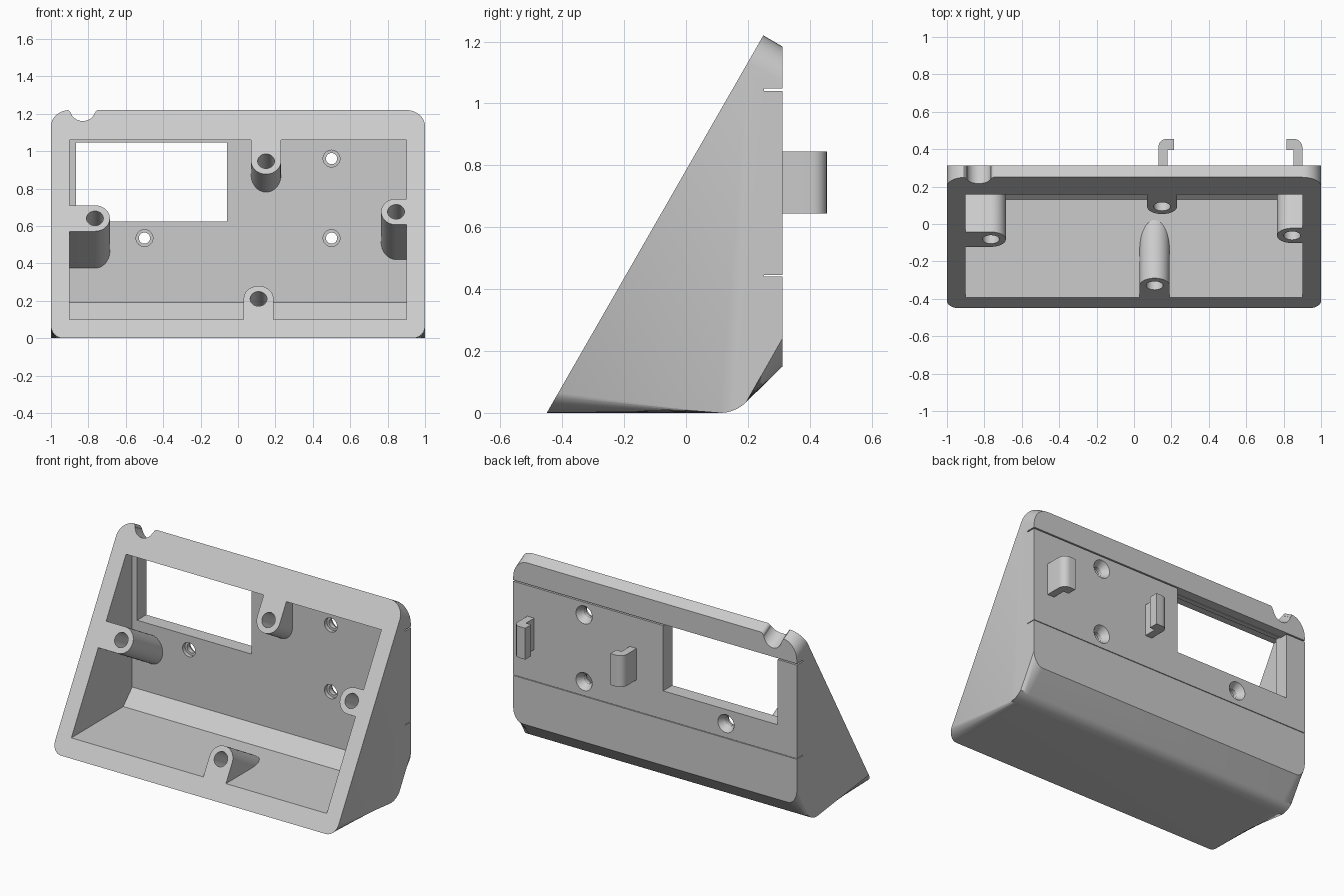
import bpy, bmesh, math
from mathutils import Matrix

old = bpy.data.objects.get("Cube")
if old:
    bpy.data.objects.remove(old, do_unlink=True)

SIN60 = math.sin(math.radians(60))
# Working frames: local z is the extrusion axis
FACE = Matrix.Translation((0, -0.45, 0)) @ Matrix.Rotation(math.radians(60), 4, 'X')
BACK = Matrix.Rotation(math.radians(90), 4, 'X')          # local (x, z, -y)
SIDE = Matrix(((0, 0, 1, 0), (1, 0, 0, 0), (0, 1, 0, 0), (0, 0, 0, 1)))  # local (y, z, x)
PLAN = Matrix.Identity(4)

grey = bpy.data.materials.new("light_grey_plastic")
grey.use_nodes = True
grey.diffuse_color = (0.6, 0.6, 0.6, 1)
grey.node_tree.nodes["Principled BSDF"].inputs["Base Color"].default_value = (0.6, 0.6, 0.6, 1)


def finish(name, bm):
    bmesh.ops.recalc_face_normals(bm, faces=bm.faces)
    mesh = bpy.data.meshes.new(name)
    bm.to_mesh(mesh)
    bm.free()
    mesh.materials.append(grey)
    obj = bpy.data.objects.new(name, mesh)
    bpy.context.collection.objects.link(obj)
    return obj


def prism_bm(points, frame, low, high):
    bm = bmesh.new()
    ends = [[bm.verts.new(frame @ Matrix.Translation((a, b, w)).translation)
             for a, b in points] for w in (low, high)]
    bm.faces.new(ends[0][::-1])
    bm.faces.new(ends[1])
    for i in range(len(points)):
        j = (i + 1) % len(points)
        bm.faces.new((ends[0][i], ends[0][j], ends[1][j], ends[1][i]))
    return bm


def prism(name, points, frame, low, high):
    return finish(name, prism_bm(points, frame, low, high))


def rect(a0, a1, b0, b1):
    return [(a0, b0), (a1, b0), (a1, b1), (a0, b1)]


def arc(cx, cy, r, start, end, steps):
    return [(cx + r * math.cos(math.radians(start + (end - start) * i / steps)),
             cy + r * math.sin(math.radians(start + (end - start) * i / steps)))
            for i in range(steps + 1)]


def cone(name, frame, a, b, r_low, r_high, low, high):
    bm = bmesh.new()
    bmesh.ops.create_cone(bm, cap_ends=True, segments=32, radius1=r_low, radius2=r_high,
                          depth=high - low,
                          matrix=frame @ Matrix.Translation((a, b, (low + high) / 2)))
    return finish(name, bm)


def cut(target, tool):
    mod = target.modifiers.new("cut", 'BOOLEAN')
    mod.operation = 'DIFFERENCE'
    mod.solver = 'EXACT'
    mod.object = tool
    dg = bpy.context.evaluated_depsgraph_get()
    mesh = bpy.data.meshes.new_from_object(target.evaluated_get(dg))
    target.modifiers.remove(mod)
    target.data = mesh
    bpy.data.objects.remove(tool, do_unlink=True)


def round_side_edges(bm, test, radius):
    edges = [e for e in bm.edges
             if abs(e.verts[0].co.x - e.verts[1].co.x) < 1e-4
             and all(abs(v.co.x) > 0.999 for v in e.verts)
             and test((e.verts[0].co.z + e.verts[1].co.z) / 2)]
    bmesh.ops.bevel(bm, geom=edges, offset=radius, offset_type='OFFSET',
                    segments=8, profile=0.5, affect='EDGES')


# Wedge-shaped outer body
outline = [(-0.45, 0)] + arc(0.11, 0.12, 0.12, -90, -45, 8) + [
    (0.312, 0.15), (0.312, 1.184), (0.25, 1.22)]
bm = prism_bm(outline, SIDE, -1, 1)
round_side_edges(bm, lambda z: z < 0.16, 0.065)
round_side_edges(bm, lambda z: z > 1.19, 0.1)
housing = finish("housing", bm)

# Cavity, with the screw bosses left standing in it
def face_y(z):
    return -0.45 + z / math.tan(math.radians(60))


cavity = prism("cavity", [(face_y(0.1) - 0.05, 0.1), (0.13, 0.1), (0.22, 0.19),
                          (0.22, 1.06), (face_y(1.06) - 0.05, 1.06)], SIDE, -0.9, 0.9)
# x, height, direction to the rim in degrees, distance to the rim, hole depth
BOSSES = [(0.15, 0.945, 90, 0.3, 0.16), (0.11, 0.21, -90, 0.3, 0.25),
          (-0.765, 0.64, 180, 0.2, 0.25), (0.845, 0.675, 0, 0.12, 0.25)]
for x, z, turn, reach, depth in BOSSES:
    u = z / SIN60
    dx, du = math.cos(math.radians(turn)) * reach, math.sin(math.radians(turn)) * reach
    shape = arc(x, u, 0.08, turn + 90, turn + 270, 20)
    shape += [(shape[-1][0] + dx, shape[-1][1] + du), (shape[0][0] + dx, shape[0][1] + du)]
    cut(cavity, prism("boss", shape, FACE, -0.8, 0.15))
cut(housing, cavity)
for x, z, turn, reach, depth in BOSSES:
    cut(housing, cone("boss_hole", FACE, x, z / SIN60, 0.045, 0.045, -depth, 0.05))

# Window through the back wall
cut(housing, prism("window", rect(-0.865, -0.058, 0.625, 1.046), BACK, -0.4, -0.2))

# Countersunk mounting holes
for x, z in ((0.5, 0.96), (0.5, 0.535), (-0.5, 0.535)):
    cut(housing, cone("through_hole", BACK, x, z, 0.03, 0.03, -0.4, -0.15))
    cut(housing, cone("inner_bore", BACK, x, z, 0.045, 0.045, -0.245, -0.2))
    cut(housing, cone("countersink", BACK, x, z, 0.06, 0.03, -0.316, -0.272))

# Flared cable notch in the top edge
top = 1.22 / SIN60
notch = ([(-0.83 - 0.09, top + 0.05), (-0.83 - 0.09, top)]
         + arc(-0.83 - 0.09, top - 0.025, 0.025, 80, 10, 5)
         + arc(-0.83, top - 0.005, 0.065, 195, 345, 20)
         + arc(-0.83 + 0.09, top - 0.025, 0.025, 170, 100, 5)
         + [(-0.83 + 0.09, top), (-0.83 + 0.09, top + 0.05)])
cut(housing, prism("notch", notch, FACE, -0.2, 0.1))

# Thin slits across the back
for z, half in ((1.045, 0.004), (0.443, 0.002)):
    cut(housing, prism("slit", rect(-1.1, 1.1, z - half, z + half), BACK, -0.4, -0.252))

# Pair of facing cable hooks on the back
hook = [(0.13, 0.30), (0.178, 0.30), (0.178, 0.395), (0.215, 0.395), (0.215, 0.455)]
hook += arc(0.175, 0.41, 0.045, 90, 180, 8)
right_hook = prism("right_hook", hook, PLAN, 0.645, 0.845)
left_hook = prism("left_hook", [(1.03 - x, y) for x, y in hook[::-1]], PLAN, 0.645, 0.845)

# Smooth the rounded surfaces, keep the edges sharp
bpy.ops.object.select_all(action='DESELECT')
for obj in (housing, right_hook, left_hook):
    obj.select_set(True)
bpy.context.view_layer.objects.active = housing
bpy.ops.object.shade_smooth_by_angle(angle=math.radians(25))
